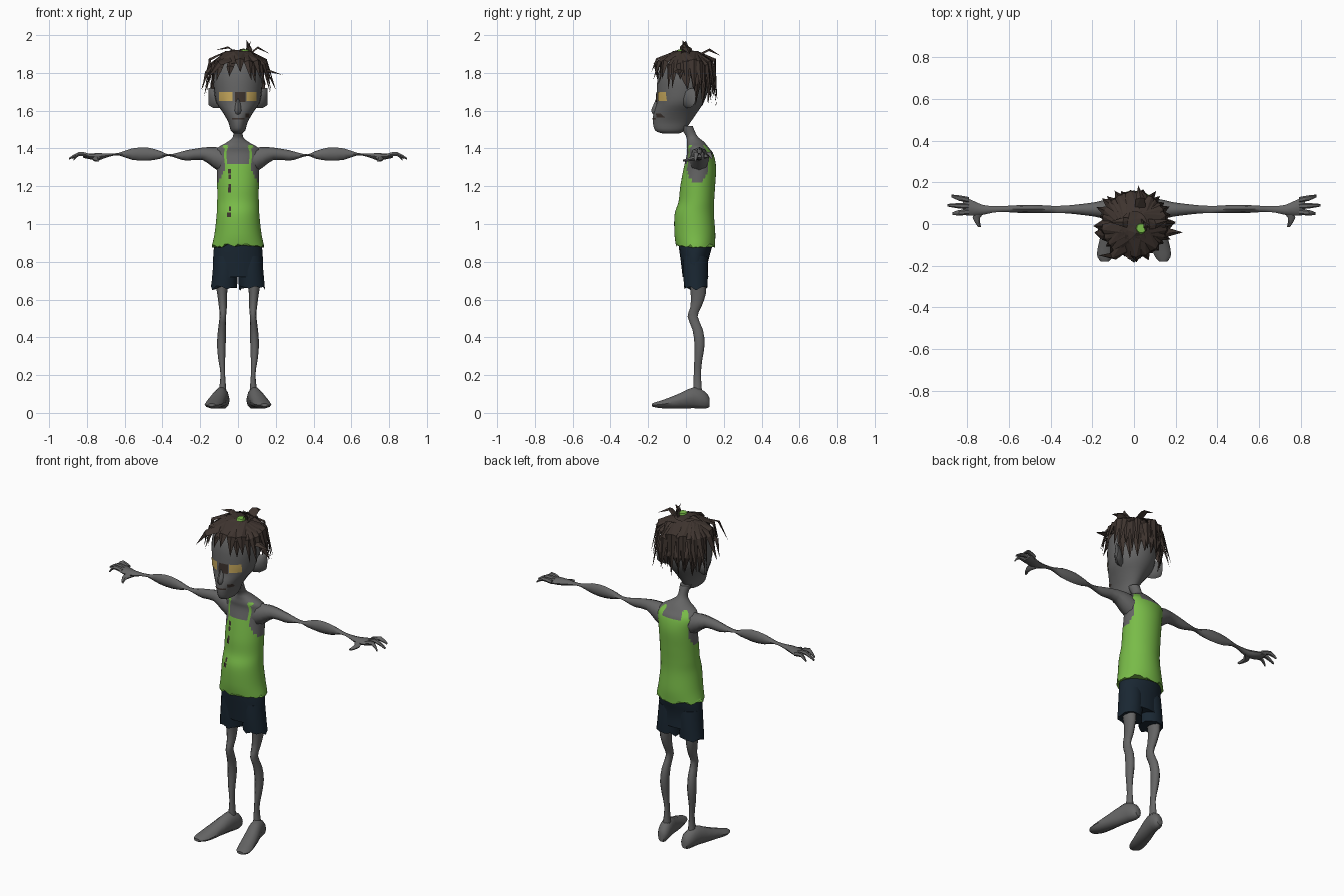
import bpy, bmesh, math, random
from mathutils import Vector
from mathutils.bvhtree import BVHTree

random.seed(4)
if "Cube" in bpy.data.objects:
    bpy.data.objects.remove(bpy.data.objects["Cube"])


def material(name, r, g, b):
    m = bpy.data.materials.new(name)
    m.use_nodes = True
    m.diffuse_color = (r, g, b, 1)
    m.node_tree.nodes["Principled BSDF"].inputs["Base Color"].default_value = (r, g, b, 1)
    return m


SKIN = material("grey skin", .13, .13, .13)
SHIRT = material("green shirt", .19, .50, .065)
SHORTS = material("navy shorts", .010, .020, .032)
HAIR = material("dark brown hair", .048, .034, .028)
EYE = material("yellow eye", .58, .40, .11)


def finish(name, bm, mats, angle=50):
    bmesh.ops.recalc_face_normals(bm, faces=bm.faces)
    me = bpy.data.meshes.new(name)
    bm.to_mesh(me)
    bm.free()
    ob = bpy.data.objects.new(name, me)
    bpy.context.collection.objects.link(ob)
    for m in mats:
        me.materials.append(m)
    bpy.ops.object.select_all(action='DESELECT')
    ob.select_set(True)
    bpy.context.view_layer.objects.active = ob
    if angle:
        bpy.ops.object.shade_smooth_by_angle(angle=math.radians(angle))
    return ob


def smooth_stations(st, sub):
    # Catmull-Rom through the cross-sections
    out = []
    for i in range(len(st) - 1):
        a, b, c, d = st[max(i - 1, 0)], st[i], st[i + 1], st[min(i + 2, len(st) - 1)]
        for k in range(sub):
            t = k / sub
            out.append([q + .5 * t * (r - p + t * (2*p - 5*q + 4*r - s + t * (3*(q - r) + s - p)))
                        for p, q, r, s in zip(a, b, c, d)])
    return out + [list(st[-1])]


def loft(name, axis, st, mats, segs=10, sub=2, side=1, jag=0, rule=None, angle=50):
    # each station: distance along axis, two centre offsets, two radii
    bm = bmesh.new()
    rings = []
    for n, (t, u, v, ru, rv) in enumerate(smooth_stations(st, sub)):
        ring = []
        for k in range(segs):
            a = 2 * math.pi * k / segs
            p, q = u + abs(ru) * math.cos(a), v + abs(rv) * math.sin(a)
            w = t + (random.uniform(-jag, jag) if n == 0 else 0)
            co = {'x': (w, p, q), 'y': (p, w, q), 'z': (p, q, w)}[axis]
            ring.append(bm.verts.new((co[0] * side, co[1], co[2])))
        rings.append(ring)
    for a, b in zip(rings, rings[1:]):
        for k in range(segs):
            j = (k + 1) % segs
            bm.faces.new((a[k], a[j], b[j], b[k]))
    for ring in (rings[0], rings[-1]):
        bm.faces.new(ring)
    if rule:
        for f in bm.faces:
            f.material_index = rule(f.calc_center_median())
    return finish(name, bm, mats, angle)


def plate(name, target, x0, x1, z0, z1, mat, n=5):
    # thin painted patch laid over the front of a part
    tree = BVHTree.FromObject(target, bpy.context.evaluated_depsgraph_get())
    bm = bmesh.new()
    grid = []
    for i in range(n + 1):
        for j in range(n + 1):
            x, z = x0 + (x1 - x0) * i / n, z0 + (z1 - z0) * j / n
            hit = tree.ray_cast(Vector((x, -1, z)), Vector((0, 1, 0)))[0]
            grid.append(bm.verts.new((x, (hit.y if hit else 0) - .004, z)))
    for i in range(n):
        for j in range(n):
            k = i * (n + 1) + j
            bm.faces.new((grid[k], grid[k + 1], grid[k + n + 2], grid[k + n + 1]))
    return finish(name, bm, [mat])


# Torso, neck and tank top
def shirt_rule(c):
    x = abs(c.x)
    armhole = x > .07 and ((c.y - .06) / .06) ** 2 + ((c.z - 1.32) / .11) ** 2 < 1
    neck = x < .055 and c.z > (1.31 if c.y < .06 else 1.37)
    return 0 if armhole or neck or c.z > 1.415 else 1


torso = loft("torso_and_shirt", 'z', [
    (.885, 0, .05, .138, .103), (.95, 0, .047, .124, .108), (1.05, 0, .044, .113, .104),
    (1.12, 0, .055, .11, .094), (1.2, 0, .062, .11, .092), (1.3, 0, .074, .112, .085),
    (1.37, 0, .075, .122, .07), (1.405, 0, .062, .105, .058), (1.435, 0, .05, .055, .045),
    (1.465, 0, .03, .026, .03), (1.52, 0, .0, .03, .035)],
    [SKIN, SHIRT], segs=48, sub=5, jag=.012, rule=shirt_rule)
for z in (1.05, 1.08, 1.18, 1.2, 1.25, 1.28):
    plate("shirt_tear", torso, -.058 + random.uniform(0, .015), -.036, z - .012, z + .012, HAIR, 2)

# Shorts
loft("shorts_hips", 'z', [(.72, 0, .05, .128, .068), (.8, 0, .045, .132, .072),
                          (.88, 0, .05, .127, .088), (.93, 0, .05, .115, .09)],
     [SHORTS], segs=20)
for s, word in ((1, "left"), (-1, "right")):
    loft(word + "_shorts_leg", 'z', [(.66, .074, .053, .069, .063), (.74, .068, .05, .067, .067),
                                     (.83, .062, .048, .066, .066)],
         [SHORTS], segs=14, side=s, jag=.012)
    # Leg
    loft(word + "_leg", 'z', [
        (.10, .082, .062, .022, .025), (.2, .08, .06, .012, .02), (.28, .086, .065, .018, .022),
        (.36, .088, .072, .023, .028), (.44, .085, .062, .021, .029), (.51, .08, .035, .017, .028),
        (.56, .08, .052, .021, .03), (.63, .084, .065, .026, .042), (.72, .085, .06, .04, .045)],
        [SKIN], side=s)
    # Foot
    loft(word + "_foot", 'y', [
        (.125, .075, .055, .018, .025), (.1, .078, .068, .034, .048), (.04, .09, .08, .038, .058),
        (-.03, .108, .064, .044, .043), (-.11, .128, .048, .045, .026), (-.155, .138, .043, .038, .016),
        (-.18, .14, .042, .02, .008)], [SKIN], side=s)
    # Arm and palm
    loft(word + "_arm", 'x', [
        (.07, .07, 1.33, .055, .07), (.13, .07, 1.353, .048, .055), (.19, .07, 1.372, .034, .032),
        (.27, .07, 1.363, .024, .028), (.32, .07, 1.362, .019, .015), (.37, .07, 1.365, .017, .004),
        (.41, .07, 1.366, .018, .02), (.48, .072, 1.37, .02, .035), (.56, .072, 1.37, .018, .03),
        (.63, .072, 1.37, .014, .007), (.68, .07, 1.365, .016, .008), (.73, .068, 1.358, .025, .017),
        (.78, .078, 1.358, .038, .016), (.82, .086, 1.362, .042, .011)], [SKIN], segs=8, side=s)
    # Fingers and thumb
    for i, (y, tip_x, tip_y, tip_z) in enumerate(((.115, .875, .135, 1.35), (.085, .895, .09, 1.345),
                                                  (.058, .87, .05, 1.34))):
        loft(f"{word}_finger_{i}", 'x', [
            (.79, y, 1.362, .014, .012), (.84, (y + tip_y) / 2, 1.372, .013, .012),
            (tip_x, tip_y, tip_z, .006, .006)], [SKIN], segs=6, side=s)
    loft(word + "_thumb", 'y', [(.07, .73, 1.355, .026, .013), (.03, .755, 1.345, .018, .013),
                                (-.015, .74, 1.335, .007, .006)], [SKIN], segs=6, side=s)
    # Ear
    loft(word + "_ear", 'x', [(.09, .0, 1.66, .025, .045), (.128, .02, 1.665, .028, .052),
                              (.155, .04, 1.675, .012, .045)], [SKIN], segs=8, side=s)

# Head
head = loft("head", 'z', [
    (1.48, 0, -.08, .02, .045), (1.495, 0, -.085, .038, .078), (1.54, 0, -.075, .052, .1),
    (1.59, 0, -.056, .08, .115), (1.64, 0, -.032, .113, .124), (1.7, 0, -.02, .126, .134),
    (1.78, 0, -.015, .13, .134), (1.85, 0, -.012, .112, .115), (1.895, 0, -.008, .07, .075),
    (1.91, 0, -.005, .02, .02)], [SKIN], segs=24, sub=3)
loft("nose", 'z', [(1.575, 0, -.15, .012, .02), (1.6, 0, -.158, .02, .026),
                   (1.64, 0, -.148, .014, .02), (1.68, 0, -.14, .008, .012)], [SKIN], segs=8)
plate("right_eye", head, -.1, -.028, 1.652, 1.7, EYE)
plate("left_eye", head, .045, .098, 1.652, 1.7, EYE)
plate("nose_bridge_mark", head, -.016, .04, 1.645, 1.7, HAIR)
plate("mouth", head, -.032, .034, 1.553, 1.561, HAIR)
plate("chin_stubble", head, .04, .06, 1.565, 1.585, HAIR, 2)

# Hair cap, trimmed to a slanted hairline
bm = bmesh.new()
bmesh.ops.create_icosphere(bm, subdivisions=3, radius=1)
for v in bm.verts:
    k = random.uniform(.96, 1.05)
    v.co = Vector((v.co.x * .14 * k, v.co.y * .145 * k - .008, 1.772 + v.co.z * .15 * k))
low = [f for f in bm.faces
       if f.calc_center_median().z < 1.805 - .65 * f.calc_center_median().y]
bmesh.ops.delete(bm, geom=low, context='FACES')
finish("hair_cap", bm, [HAIR], 0)


# Hair locks: ridged tapering blades
def lock(bm, base, mid, tip, width):
    base, mid, tip = Vector(base), Vector(mid), Vector(tip)
    out = (mid - Vector((0, 0, 1.72))).normalized()
    wide = (tip - base).cross(out).normalized() * width
    pts = [base - wide, base + wide, mid - wide * .8, mid + out * width * .4, mid + wide * .8, tip]
    v = [bm.verts.new(p) for p in pts]
    for f in ((0, 1, 3), (0, 3, 2), (1, 4, 3), (2, 3, 5), (3, 4, 5)):
        bm.faces.new([v[i] for i in f])


bm = bmesh.new()
count = 30
for i in range(count):
    a = 2 * math.pi * (i + random.uniform(-.3, .3)) / count
    c, s = math.cos(a), math.sin(a)
    drop = 1.825 - .1 * abs(c) - (.17 * s if s > 0 else 0) + random.uniform(-.03, .04)
    far = random.uniform(.155, .19) + .015 * abs(c)
    lock(bm, (.06 * c, .06 * s, 1.915), (.148 * c, .15 * s, 1.85 + random.uniform(-.02, .02)),
         (far * c, far * s * .97, drop), random.uniform(.02, .036))
# lower locks at the nape
for i in range(9):
    a = math.pi * (.12 + .76 * i / 8)
    c, s = math.cos(a), math.sin(a)
    lock(bm, (.13 * c, .135 * s, 1.8), (.145 * c, .15 * s, 1.74),
         (.13 * c, .14 * s, 1.65 + random.uniform(-.03, .03)), .03)
# loose tufts on top and at the sides
for base, mid, tip in (((.03, 0, 1.89), (.055, -.01, 1.94), (.07, 0, 1.97)),
                       ((.05, .01, 1.89), (.06, .0, 1.93), (.045, -.02, 1.975)),
                       ((.05, 0, 1.89), (.1, 0, 1.93), (.17, .02, 1.9)),
                       ((.03, .06, 1.89), (.03, .12, 1.92), (.02, .185, 1.89)),
                       ((.0, 0, 1.9), (-.05, .01, 1.93), (-.12, .01, 1.92)),
                       ((.1, -.03, 1.83), (.16, -.04, 1.81), (.235, -.04, 1.79)),
                       ((.11, .0, 1.83), (.17, .0, 1.77), (.2, .01, 1.71)),
                       ((-.11, -.03, 1.86), (-.165, -.05, 1.8), (-.19, -.04, 1.71)),
                       ((-.03, -.1, 1.88), (-.1, -.155, 1.85), (-.17, -.15, 1.76))):
    lock(bm, base, mid, tip, .028)
finish("hair_locks", bm, [HAIR], 0)

# Hair tie
loft("hair_tie", 'z', [(1.885, .025, -.03, .036, .036), (1.925, .035, -.02, .022, .022)],
     [SHIRT], segs=10, sub=1)
